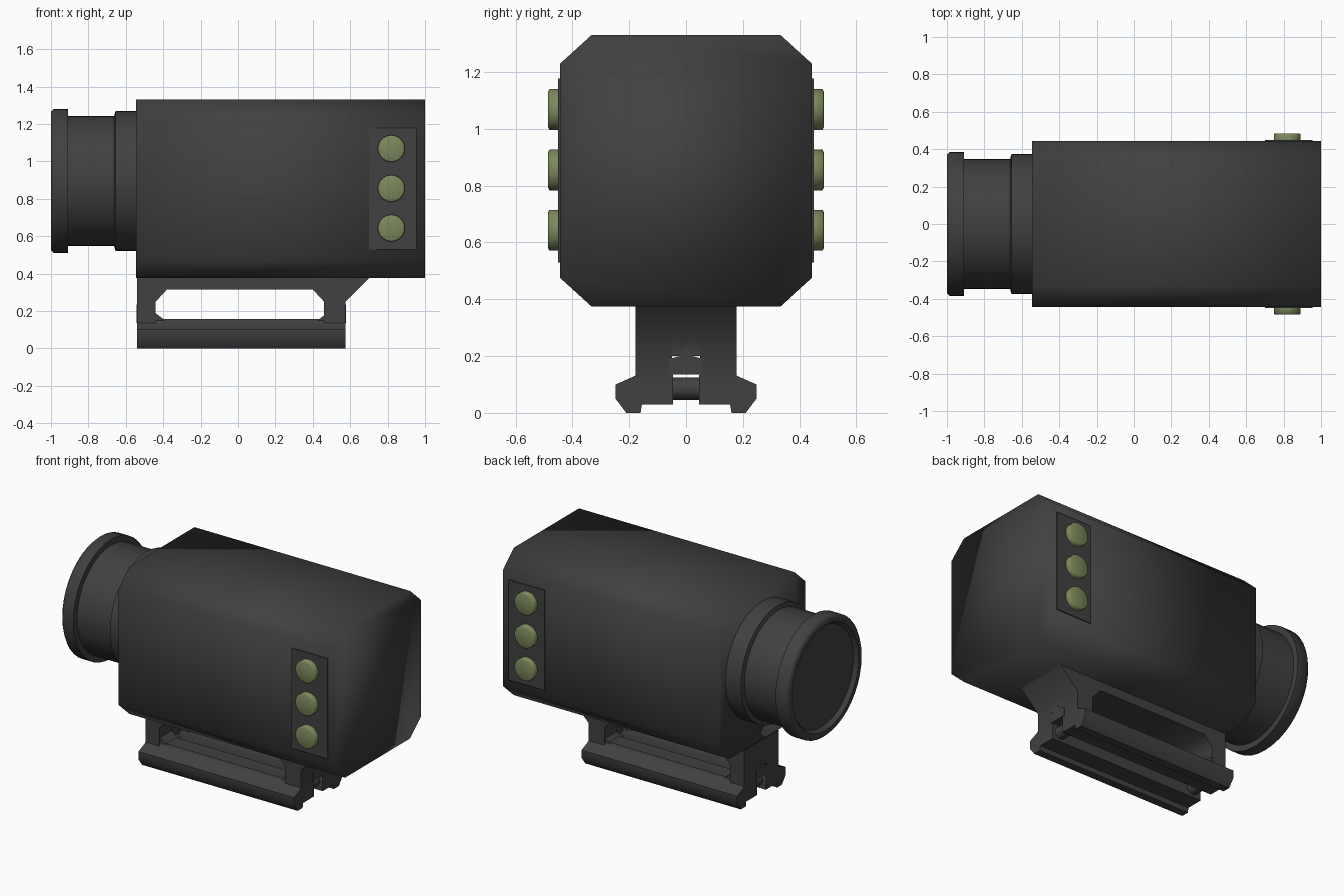
import bpy, bmesh
from math import radians
from mathutils import Vector, Matrix

cube = bpy.data.objects.get("Cube")
if cube:
    bpy.data.objects.remove(cube, do_unlink=True)


def material(name, color):
    m = bpy.data.materials.new(name)
    m.use_nodes = True
    m.diffuse_color = color
    m.node_tree.nodes["Principled BSDF"].inputs["Base Color"].default_value = color
    return m


DARK = material("dark grey housing", (0.052, 0.052, 0.052, 1))
GREEN = material("olive green button", (0.2, 0.25, 0.105, 1))


def finish(name, bm, mat, angle=50):
    """Turn a bmesh into a shaded object; angle None smooths everything."""
    bmesh.ops.recalc_face_normals(bm, faces=bm.faces)
    mesh = bpy.data.meshes.new(name)
    bm.to_mesh(mesh)
    bm.free()
    mesh.materials.append(mat)
    ob = bpy.data.objects.new(name, mesh)
    bpy.context.collection.objects.link(ob)
    bpy.ops.object.select_all(action='DESELECT')
    ob.select_set(True)
    bpy.context.view_layer.objects.active = ob
    if angle is None:
        bpy.ops.object.shade_smooth()
    else:
        bpy.ops.object.shade_smooth_by_angle(angle=radians(angle))
    return ob


def prism(name, pts, axis, lo, hi, mat=DARK, angle=50):
    """Extrude a profile: (y, z) points along x, or (x, z) points along y."""
    bm = bmesh.new()
    place = (lambda a, b: (lo, a, b)) if axis == 'X' else (lambda a, b: (a, lo, b))
    face = bm.faces.new([bm.verts.new(place(*p)) for p in pts])
    ext = bmesh.ops.extrude_face_region(bm, geom=[face])
    step = Vector((hi - lo, 0, 0)) if axis == 'X' else Vector((0, hi - lo, 0))
    bmesh.ops.translate(bm, vec=step,
                        verts=[v for v in ext["geom"] if isinstance(v, bmesh.types.BMVert)])
    return finish(name, bm, mat, angle)


def lathe(name, profile, center, axis, mat, steps, angle=50):
    """Spin (distance along axis, radius) points around an axis."""
    bm = bmesh.new()
    axis = Vector(axis)
    verts = [bm.verts.new(Vector(center) + axis * d + Vector((0, 0, r))) for d, r in profile]
    edges = [bm.edges.new(pair) for pair in zip(verts, verts[1:])]
    bmesh.ops.spin(bm, geom=verts + edges, cent=center, axis=axis,
                   angle=radians(360), steps=steps)
    bmesh.ops.remove_doubles(bm, verts=bm.verts, dist=0.0005)
    return finish(name, bm, mat, angle)


# Main housing: box with chamfered long edges, softly shaded
W, C, BOTTOM, TOP = 0.443, 0.11, 0.375, 1.33
octagon = [(W, BOTTOM + C - .01), (W, TOP - C + .01), (W - C, TOP), (C - W, TOP),
           (-W, TOP - C + .01), (-W, BOTTOM + C - .01), (C - W, BOTTOM), (W - C, BOTTOM)]
prism("housing", octagon, 'X', -0.545, 1.0, angle=None)

# Lens: collar, barrel, flared rim and recessed glass
lathe("lens_barrel",
      [(0.02, 0), (0.02, 0.375), (-0.11, 0.375), (-0.117, 0.348), (-0.365, 0.348),
       (-0.365, 0.386), (-0.44, 0.386), (-0.455, 0.37), (-0.455, 0.34),
       (-0.43, 0.322), (-0.425, 0)],
      (-0.545, 0, 0.895), (1, 0, 0), DARK, 40)

# Control panels and round buttons on both sides
panel = [(0.70, 0.53), (0.955, 0.53), (0.955, 1.178), (0.70, 1.178)]
for side, s in (("right", -1), ("left", 1)):
    prism("panel_" + side, panel, 'Y', s * (W - 0.002), s * 0.45)
    for i, z in enumerate((0.643, 0.855, 1.068)):
        lathe(f"button_{side}_{i + 1}",
              [(0, 0.072), (0.032, 0.072), (0.036, 0.064), (0.036, 0)],
              (0.82, s * 0.449, z), (0, s, 0), GREEN, 18, 80)

# Mounting bracket: inverted U, solid in the middle only above the groove
def bracket(low):
    return [(-0.54, 0.385), (-0.54, low), (-0.44, low), (-0.44, 0.25), (-0.38, 0.315),
            (0.40, 0.315), (0.46, 0.25), (0.46, low), (0.575, low), (0.575, 0.25),
            (0.71, 0.385)]


prism("bracket_web", bracket(0.2), 'Y', -0.05, 0.05)
for side, s in (("right", -1), ("left", 1)):
    prism("bracket_" + side, bracket(0.1), 'Y', s * 0.05, s * 0.177)
    # Clamp jaw with hooked lower lip
    jaw = [(0.045, 0.03), (0.155, 0.03), (0.16, 0), (0.21, 0), (0.248, 0.05),
           (0.248, 0.10), (0.18, 0.13), (0.165, 0.157), (0.06, 0.157), (0.045, 0.13)]
    prism("clamp_jaw_" + side, [(s * y, z) for y, z in jaw], 'X', -0.54, 0.575)

# Window corner gussets, cross bolts and lock blocks at both ends
for end, x, d in (("front", -0.54, 1), ("rear", 0.575, -1)):
    for side, s in (("right", -1), ("left", 1)):
        corner = [(x + d * 0.09, 0.195), (x + d * 0.09, 0.15), (x + d * 0.15, 0.15)]
        prism(f"gusset_{end}_{side}", corner, 'Y', s * 0.05, s * 0.17)
    lathe("cross_bolt_" + end, [(-0.05, 0), (-0.05, 0.04), (0.05, 0.04), (0.05, 0)],
          (x + d * 0.06, 0, 0.085), (0, 1, 0), DARK, 12)
    block = [(-0.06, 0.135), (0.06, 0.135), (0.06, 0.19), (0.02, 0.2),
             (0, 0.235), (-0.02, 0.2), (-0.06, 0.19)]
    prism("lock_block_" + end, block, 'X', x - d * 0.003, x + d * 0.09)
